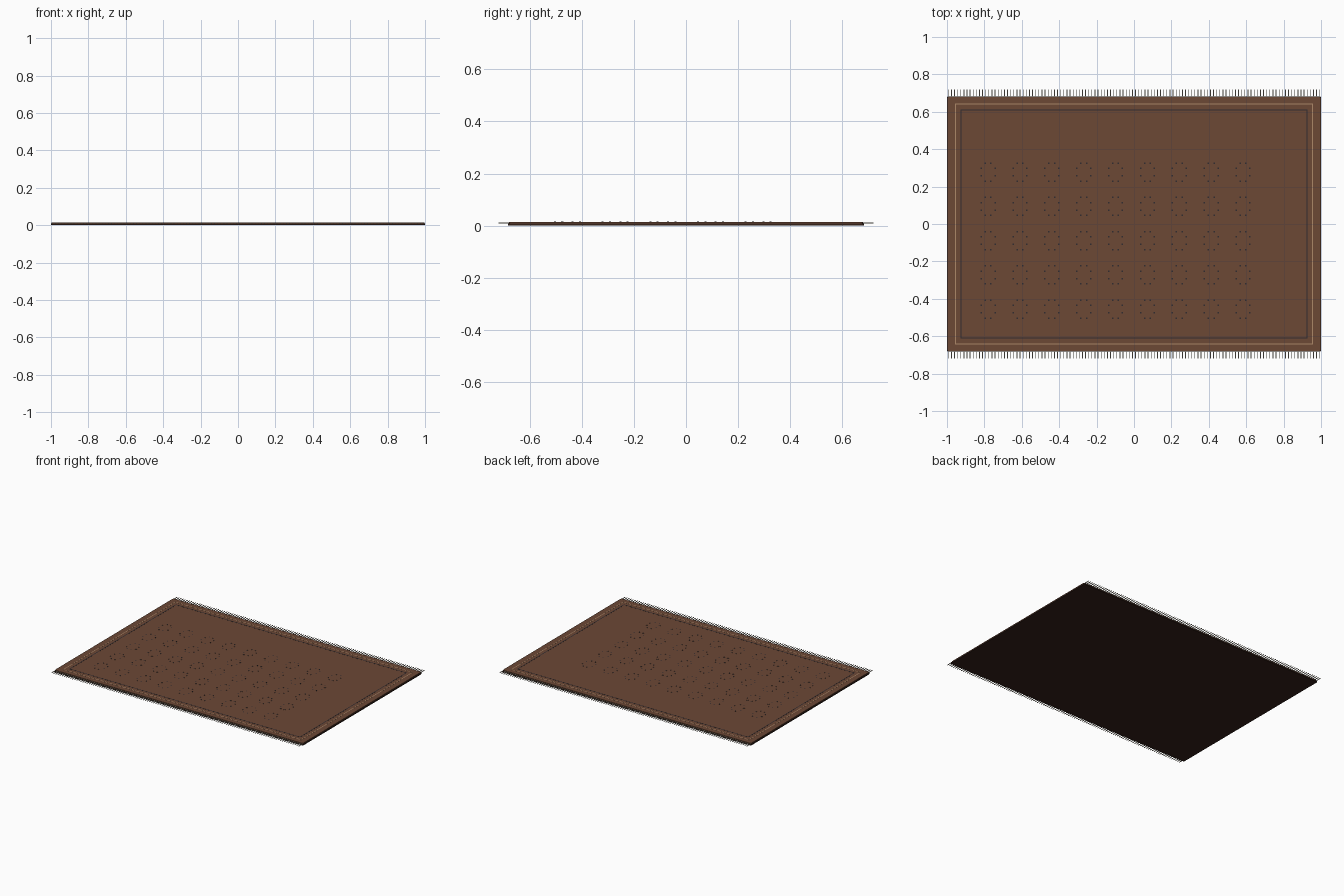
import bpy, bmesh, math
from mathutils import Matrix

if "Cube" in bpy.data.objects:
    bpy.data.objects.remove(bpy.data.objects["Cube"])


def material(name, rgb):
    m = bpy.data.materials.new(name)
    m.diffuse_color = (*rgb, 1)
    m.use_nodes = True
    m.node_tree.nodes["Principled BSDF"].inputs["Base Color"].default_value = m.diffuse_color
    return m


BROWN = material("brown_pile", (0.15, 0.065, 0.036))
DARK = material("dark_backing", (0.035, 0.015, 0.01))
NAVY = material("dark_thread", (0.03, 0.025, 0.03))
TAN = material("tan_thread", (0.42, 0.25, 0.14))
CREAM = material("cream_fringe", (0.5, 0.45, 0.36))


def finish(bm, name, mat):
    me = bpy.data.meshes.new(name)
    bm.to_mesh(me)
    bm.free()
    me.materials.append(mat)
    ob = bpy.data.objects.new(name, me)
    bpy.context.collection.objects.link(ob)
    return ob


def add_box(bm, x, y, z, sx, sy, sz):
    mat = Matrix.Translation((x, y, z)) @ Matrix.Diagonal((sx, sy, sz, 1))
    bmesh.ops.create_cube(bm, size=1, matrix=mat)


def slab(name, hx, hy, z0, z1, radius, mat):
    """Rectangle with rounded corners, extruded upwards."""
    bm = bmesh.new()
    verts = []
    corners = [(1, 1), (-1, 1), (-1, -1), (1, -1)]
    for i, (cx, cy) in enumerate(corners):
        for k in range(5):
            a = (i + k / 4) * math.pi / 2
            verts.append(bm.verts.new((cx * (hx - radius) + radius * math.cos(a),
                                       cy * (hy - radius) + radius * math.sin(a), z0)))
    face = bm.faces.new(verts)
    ext = bmesh.ops.extrude_face_region(bm, geom=[face])
    bmesh.ops.translate(bm, vec=(0, 0, z1 - z0),
                        verts=[g for g in ext["geom"] if isinstance(g, bmesh.types.BMVert)])
    bmesh.ops.recalc_face_normals(bm, faces=bm.faces)
    return finish(bm, name, mat)


def frame(name, hx, hy, w, z, h, mat):
    """Four thin strips woven around the field."""
    bm = bmesh.new()
    for s in (-1, 1):
        add_box(bm, 0, s * hy, z, 2 * hx + w, w, h)
        add_box(bm, s * hx, 0, z, w, 2 * hy - w, h)
    return finish(bm, name, mat)


# Rug body: dark backing with the brown pile on top
slab("rug_backing", 1.0, 0.683, 0.0, 0.008, 0.008, DARK)
slab("rug_pile", 0.997, 0.68, 0.008, 0.0145, 0.012, BROWN)

# Border lines
frame("outer_border_line", 0.954, 0.641, 0.005, 0.0143, 0.0014, TAN)
frame("inner_border_line", 0.925, 0.61, 0.006, 0.0143, 0.0014, NAVY)

# Rosettes: rings of small stitches in a 9 by 5 grid
bm = bmesh.new()
for i in range(9):
    for j in range(5):
        cx, cy = -0.78 + 0.1925 * i * 0.885, -0.455 + 0.183 * j
        for k in range(8):
            a = (k + 0.5) * math.pi / 4
            add_box(bm, cx + 0.04 * math.cos(a), cy + 0.052 * math.sin(a),
                    0.0145, 0.008, 0.008, 0.0014)
finish(bm, "rosette_stitches", NAVY)

# Fringe strands along the two long edges
bm = bmesh.new()
n = 120
for i in range(n):
    x = -0.993 + 1.986 * i / (n - 1)
    for s in (-1, 1):
        add_box(bm, x, s * 0.7, 0.0095, 0.004, 0.04, 0.004)
finish(bm, "fringe_strands", CREAM)
